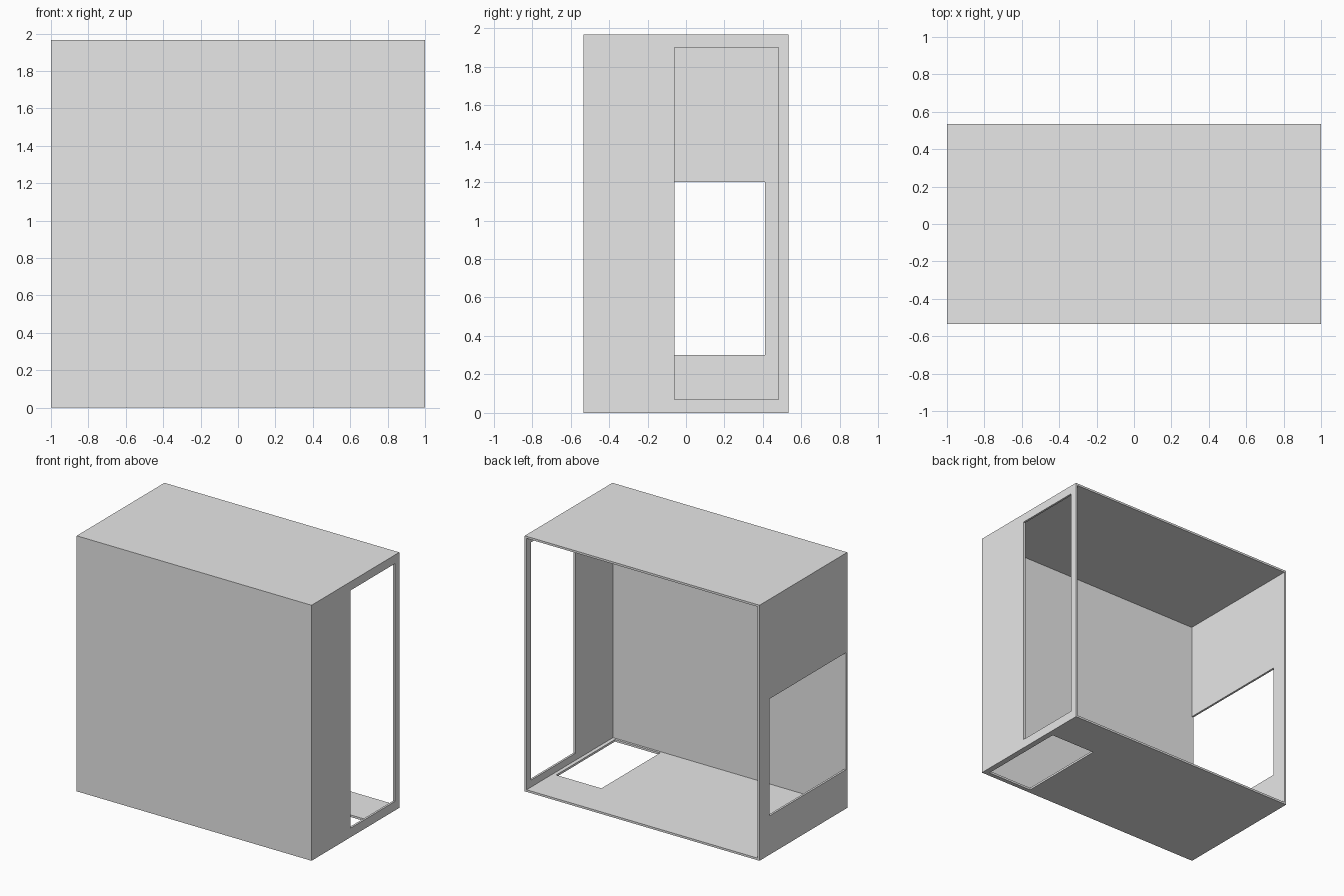
import bpy
import bmesh
from mathutils import Vector

cube = bpy.data.objects.get("Cube")
if cube:
    bpy.data.objects.remove(cube, do_unlink=True)

# Overall size and sheet thickness
W, D, H, T = 2.0, 1.067, 1.967, 0.016
X, Y = W / 2, D / 2
OUT = 0.1  # how far cutters reach past the shell


def box(name, low, high):
    """Axis-aligned box between two corners."""
    low, high = Vector(low), Vector(high)
    bm = bmesh.new()
    bmesh.ops.create_cube(bm, size=1)
    bmesh.ops.scale(bm, vec=high - low, verts=bm.verts)
    bmesh.ops.translate(bm, vec=(low + high) / 2, verts=bm.verts)
    mesh = bpy.data.meshes.new(name)
    bm.to_mesh(mesh)
    bm.free()
    obj = bpy.data.objects.new(name, mesh)
    bpy.context.collection.objects.link(obj)
    return obj


def cut(target, name, low, high):
    """Subtract a hidden box from the target."""
    cutter = box(name, low, high)
    cutter.hide_render = True
    cutter.hide_viewport = True
    cutter.display_type = 'WIRE'
    mod = target.modifiers.new(name, 'BOOLEAN')
    mod.operation = 'DIFFERENCE'
    mod.solver = 'EXACT'
    mod.object = cutter


# Plain grey sheet material
grey = bpy.data.materials.new("light grey")
grey.use_nodes = True
colour = (0.8, 0.8, 0.8, 1)
grey.diffuse_color = colour
grey.node_tree.nodes["Principled BSDF"].inputs["Base Color"].default_value = colour

# Thin-walled case, open at the back
case = box("case_shell", (-X, -Y, 0), (X, Y, H))
case.data.materials.append(grey)
cut(case, "cavity_cutter", (-X + T, -Y + T, T), (X - T, Y + OUT, H - T))

# Tall opening in the left wall
cut(case, "left_opening_cutter", (X - OUT, -0.06, 0.07), (X + OUT, 0.48, 1.9))

# Wide opening in the right wall, starting at the front panel
cut(case, "right_opening_cutter", (-X - OUT, -Y + T + 0.001, 0.3), (-X + OUT, 0.41, 1.2))

# Opening in the floor near the left wall
cut(case, "floor_opening_cutter", (0.57, -0.5, -OUT), (0.955, 0.215, OUT))
